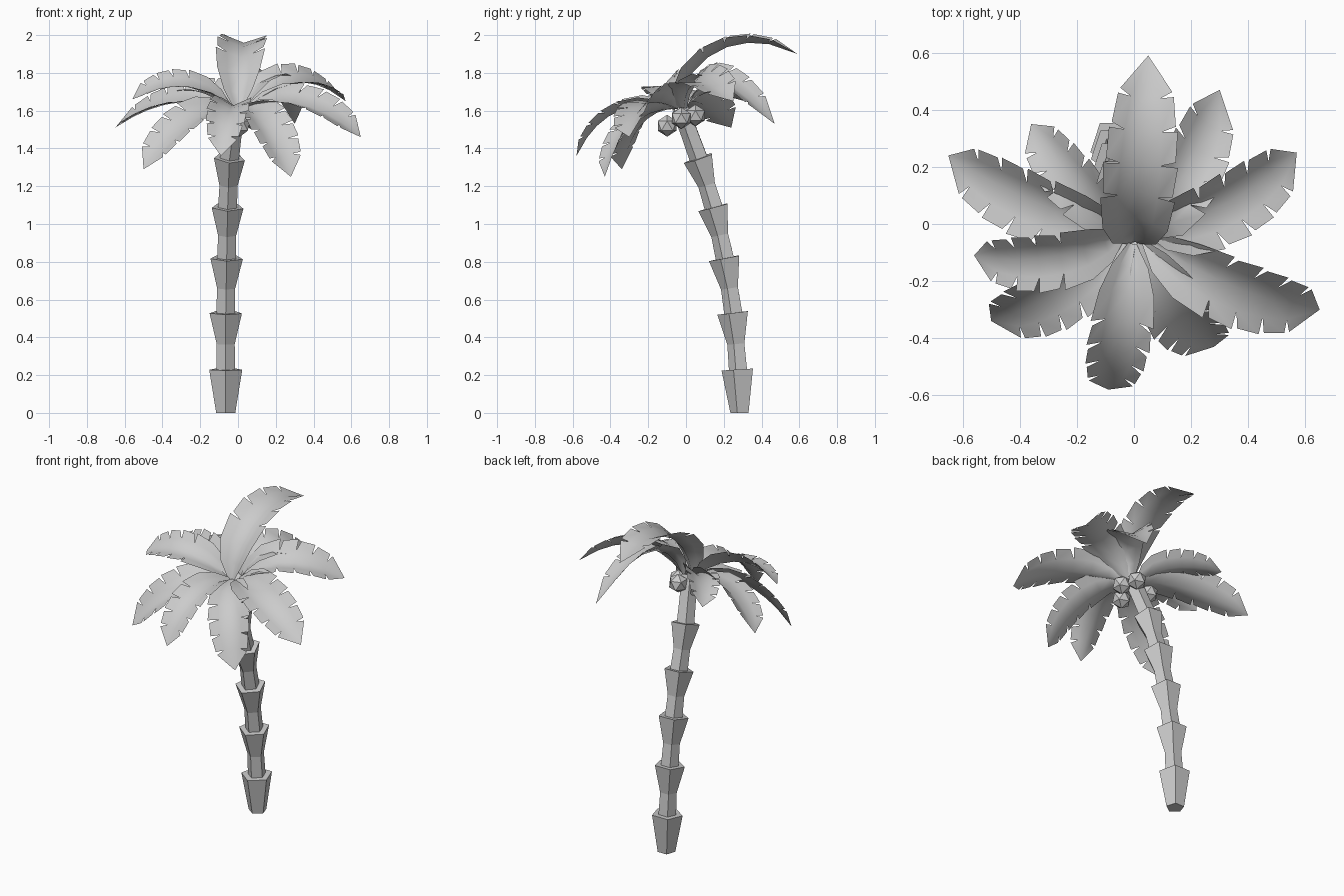
import bpy, bmesh, math
from mathutils import Vector

old = bpy.data.objects.get("Cube")
if old:
    bpy.data.objects.remove(old, do_unlink=True)

grey = bpy.data.materials.new("plain_grey")
grey.use_nodes = True
grey.diffuse_color = (0.6, 0.6, 0.6, 1)
grey.node_tree.nodes["Principled BSDF"].inputs["Base Color"].default_value = (0.6, 0.6, 0.6, 1)

UP = Vector((0, 0, 1))
LEAN = math.radians(25)
AXIS = Vector((0, -math.sin(LEAN), math.cos(LEAN)))  # the crown tips forward


def finish(bm, name, smooth=False):
    mesh = bpy.data.meshes.new(name)
    bm.to_mesh(mesh)
    bm.free()
    mesh.materials.append(grey)
    for p in mesh.polygons:
        p.use_smooth = smooth
    obj = bpy.data.objects.new(name, mesh)
    bpy.context.collection.objects.link(obj)
    return obj


# Trunk: five-sided flared segments stacked along a leaning path
def trunk():
    joints = [Vector(p) for p in ((-.065, .288, 0), (-.065, .28, .23), (-.065, .255, .53), (-.06, .21, .82),
                                  (-.055, .15, 1.09), (-.045, .07, 1.35), (-.01, -.025, 1.61))]
    rims = (.092, .09, .09, .088, .086, .05)
    bm = bmesh.new()
    previous = None

    def ring(centre, radius, axis):
        nonlocal previous
        tilt = UP.rotation_difference(axis)
        verts = []
        for k in range(5):
            a = math.radians(72 * k - 90)
            offset = Vector((math.cos(a), math.sin(a), 0)) * radius
            verts.append(bm.verts.new(centre + tilt @ offset))
        if previous:
            for k in range(5):
                n = (k + 1) % 5
                bm.faces.new((previous[k], previous[n], verts[n], verts[k]))
        else:
            bm.faces.new(verts[::-1])
        previous = verts

    for i, rim in enumerate(rims):
        a, b = joints[i], joints[i + 1]
        low = UP if i == 0 else (b - joints[i - 1]).normalized()
        high = (joints[min(i + 2, 6)] - a).normalized()
        ring(a, .053, low)
        if i > 0:
            ring(a.lerp(b, .45), .05, (b - a).normalized())
        ring(b, rim, high)
    bm.faces.new(previous)
    finish(bm, "trunk")


# Frond: creased blade with notched edges, following a cubic curve
STATIONS = (0, .12, .26, .42, .57, .71, .84, 1)
WIDTHS = (.02, .085, .125, .14, .138, .125, .1, 0)


def frond(name, root, c1, c2, tip, size=1.0):
    pts = [Vector(p) for p in (root, c1, c2, tip)]

    def frame(t):
        s = 1 - t
        p = pts[0] * s**3 + pts[1] * 3 * s * s * t + pts[2] * 3 * s * t * t + pts[3] * t**3
        d = (pts[1] - pts[0]) * s * s + (pts[2] - pts[1]) * 2 * s * t + (pts[3] - pts[2]) * t * t
        d.normalize()
        side = d.cross(AXIS).normalized()
        fold = math.radians(32 - 17 * t)
        return p, d, side * math.cos(fold), side.cross(d) * math.sin(fold)

    bm = bmesh.new()
    frames = [frame(t) for t in STATIONS]
    spine = [bm.verts.new(f[0]) for f in frames]
    last = len(STATIONS) - 1

    for sign in (1, -1):
        def blade(i, amount, slide=0.0):
            p, d, across, lift = frames[i]
            return bm.verts.new(p + (across * sign + lift) * WIDTHS[i] * size * amount + d * slide)

        def face(*verts):
            bm.faces.new(verts if sign > 0 else verts[::-1])

        mids = [blade(i, .55) for i in range(last)]
        edge = blade(0, 1)
        for i in range(last):
            notched = i + 1 >= 3
            if i + 1 == last:
                face(spine[i], mids[i], spine[last])
                face(mids[i], edge, spine[last])
                continue
            face(spine[i], mids[i], mids[i + 1], spine[i + 1])
            outer = blade(i + 1, 1.03, .006 if notched else 0)
            face(mids[i], edge, outer, mids[i + 1])
            edge = blade(i + 1, .96, .024) if notched else outer
    finish(bm, name, True)


# Arching fronds around the crown: tip position, height at mid-length, width
crown = Vector((0, -.03, 1.61))
fronds = {
    "back_left_frond": ((.3, .47, 1.53), 1.77, .95),
    "left_frond": ((.57, .25, 1.65), 1.75, 1),
    "front_left_frond": ((.65, -.3, 1.46), 1.63, 1),
    "front_inner_left_frond": ((.28, -.43, 1.25), 1.52, .95),
    "front_frond": ((-.09, -.58, 1.36), 1.59, .85),
    "front_right_frond": ((-.5, -.34, 1.29), 1.53, .95),
    "right_frond": ((-.56, -.11, 1.66), 1.73, .85),
    "back_right_frond": ((-.65, .24, 1.51), 1.64, 1),
    "back_inner_right_frond": ((-.36, .35, 1.64), 1.7, .8),
}
for name, (tip, mid_z, size) in fronds.items():
    tip = Vector(tip)
    outward = Vector((tip.x - crown.x, tip.y - crown.y, 0)).normalized()
    root = crown + outward * .04
    middle = root.lerp(tip, .5)
    bend = middle + AXIS * 2 * (mid_z - middle.z) / AXIS.z
    frond(name, root, root.lerp(bend, 2 / 3), tip.lerp(bend, 2 / 3), tip, size)
frond("upright_back_frond", (0, -.06, 1.6), (0, 0, 1.88), (.03, .27, 2.06), (.05, .59, 1.9))

trunk()

# Coconuts clustered under the crown
nuts = ((.01, -.1, 1.52), (.07, -.025, 1.56), (.02, .05, 1.575), (-.1, .01, 1.55))
for i, spot in enumerate(nuts):
    bm = bmesh.new()
    bmesh.ops.create_icosphere(bm, subdivisions=1, radius=.058)
    bmesh.ops.translate(bm, verts=bm.verts, vec=spot)
    finish(bm, f"coconut_{i + 1}")
